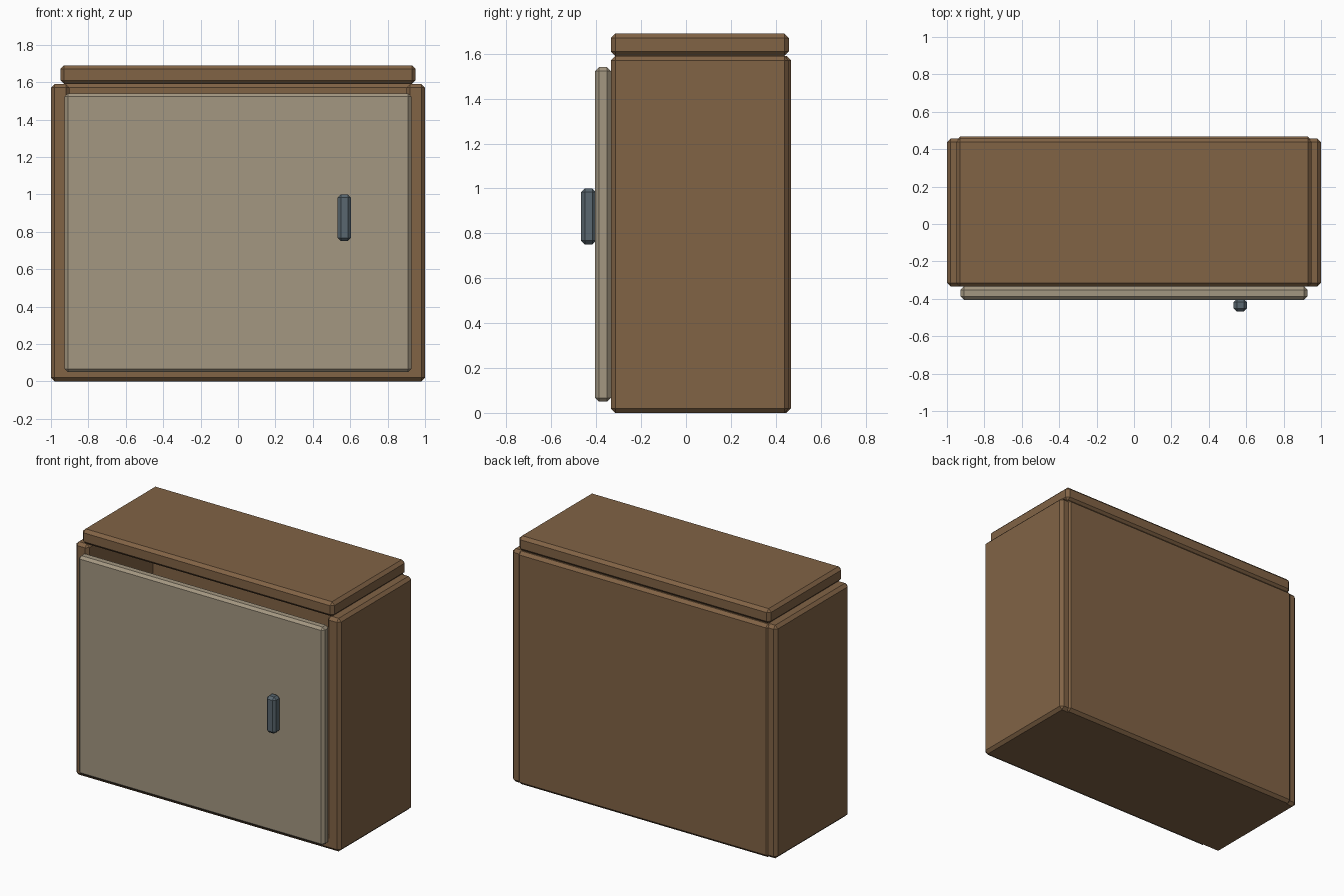
import bpy
import bmesh

if "Cube" in bpy.data.objects:
    bpy.data.objects.remove(bpy.data.objects["Cube"])


def material(name, rgb):
    m = bpy.data.materials.new(name)
    m.diffuse_color = (*rgb, 1)
    m.use_nodes = True
    m.node_tree.nodes["Principled BSDF"].inputs["Base Color"].default_value = m.diffuse_color
    return m


wood = material("brown_wood", (0.22, 0.125, 0.06))
tan = material("tan_panel", (0.37, 0.31, 0.22))
slate = material("slate_metal", (0.10, 0.135, 0.16))


def panel(name, x, y, z, mat, chamfer=0.02):
    """Chamfered box given by its (min, max) span on each axis."""
    bm = bmesh.new()
    bmesh.ops.create_cube(bm, size=1)
    for v in bm.verts:
        v.co = [s[0] if c < 0 else s[1] for c, s in zip(v.co, (x, y, z))]
    mid = [(s[0] + s[1]) / 2 for s in (x, y, z)]
    bmesh.ops.translate(bm, verts=bm.verts, vec=[-c for c in mid])
    mesh = bpy.data.meshes.new(name)
    bm.to_mesh(mesh)
    bm.free()
    mesh.materials.append(mat)
    ob = bpy.data.objects.new(name, mesh)
    ob.location = mid
    bpy.context.collection.objects.link(ob)
    bev = ob.modifiers.new("chamfer", "BEVEL")
    bev.width = chamfer
    bev.segments = 1
    return ob


depth = (-0.335, 0.458)
span = (-0.95, 0.95)

# Hollow carcass
panel("left_side", (-1.0, -0.9), depth, (0, 1.59), wood)
panel("right_side", (0.9, 1.0), depth, (0, 1.59), wood)
panel("back_panel", span, (0.367, 0.468), (0, 1.59), wood)
panel("bottom_panel", span, depth, (0, 0.1), wood)
panel("top_panel", span, depth, (1.59, 1.69), wood)

# Door and handle
panel("door", (-0.927, 0.927), (-0.405, -0.335), (0.05, 1.54), tan, 0.017)
panel("door_handle", (0.533, 0.604), (-0.468, -0.4), (0.75, 1.0), slate, 0.017)
